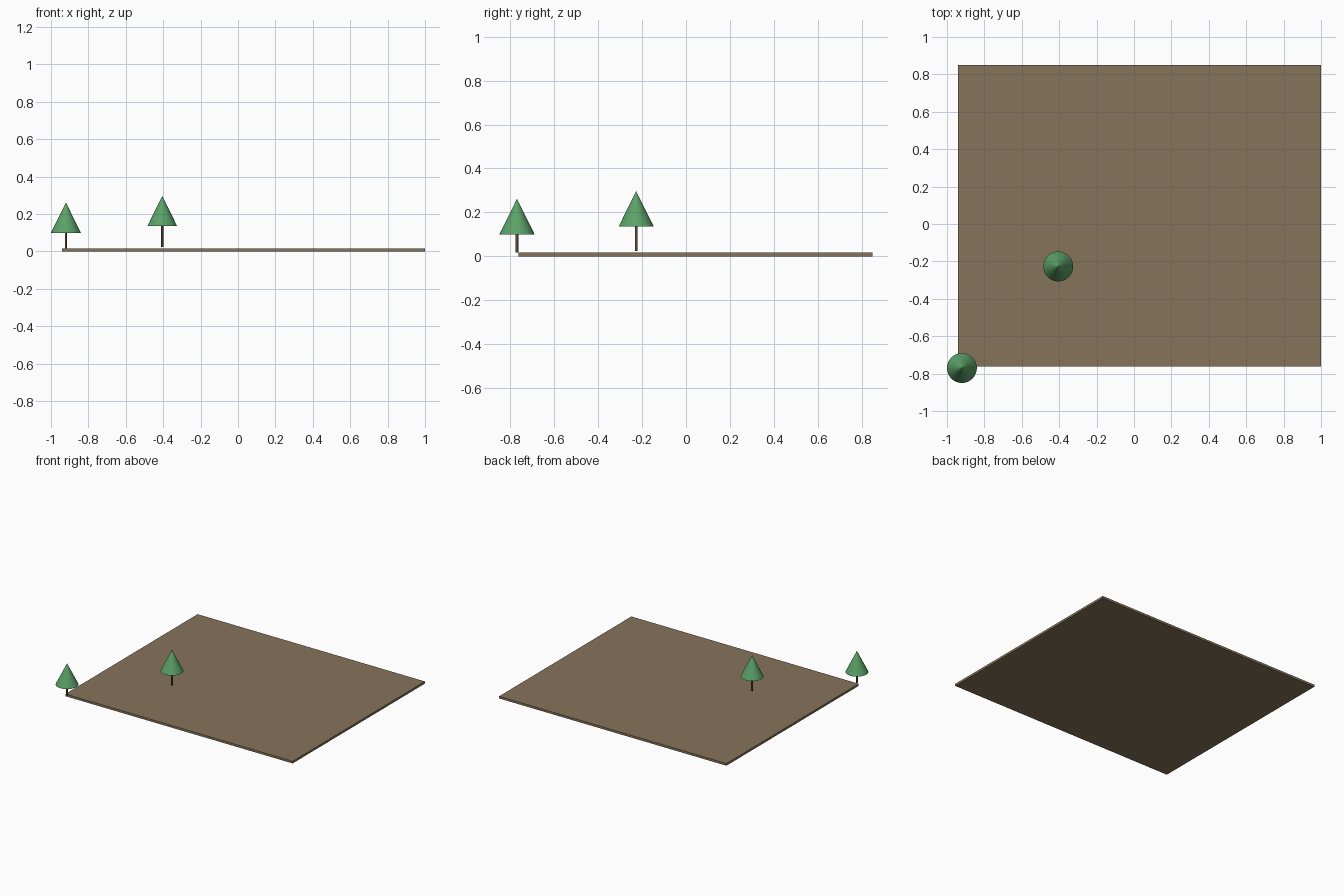
import bpy

cube = bpy.data.objects.get("Cube")
if cube:
    bpy.data.objects.remove(cube, do_unlink=True)


def make_material(name, rgb):
    mat = bpy.data.materials.new(name)
    mat.use_nodes = True
    colour = (*rgb, 1.0)
    mat.diffuse_color = colour
    mat.node_tree.nodes["Principled BSDF"].inputs["Base Color"].default_value = colour
    return mat


earth = make_material("earth_brown", (0.24, 0.175, 0.105))
bark = make_material("bark_brown", (0.13, 0.075, 0.04))
leaf = make_material("leaf_green", (0.105, 0.36, 0.14))


def finish(name, mat):
    obj = bpy.context.object
    obj.name = name
    obj.data.materials.append(mat)
    return obj


def tree(name, x, y, foot, skirt, tip):
    # Slender trunk
    bpy.ops.mesh.primitive_cylinder_add(
        vertices=16, radius=0.006, depth=skirt - foot,
        location=(x, y, (foot + skirt) / 2))
    finish(name + "_trunk", bark)
    # Conical foliage
    bpy.ops.mesh.primitive_cone_add(
        vertices=32, radius1=0.08, radius2=0, depth=tip - skirt,
        location=(x, y, (skirt + tip) / 2))
    finish(name + "_foliage", leaf)


# Flat ground slab
left, right, front, back, thickness = -0.94, 1.0, -0.762, 0.85, 0.017
bpy.ops.mesh.primitive_cube_add(
    size=1, location=((left + right) / 2, (front + back) / 2, thickness / 2))
slab = finish("ground_slab", earth)
slab.scale = (right - left, back - front, thickness)
bpy.ops.object.transform_apply(location=False, rotation=False, scale=True)

# One tree at the corner, one standing further in
tree("corner_tree", -0.92, -0.77, 0.017, 0.10, 0.262)
tree("inner_tree", -0.405, -0.227, 0.025, 0.135, 0.297)
